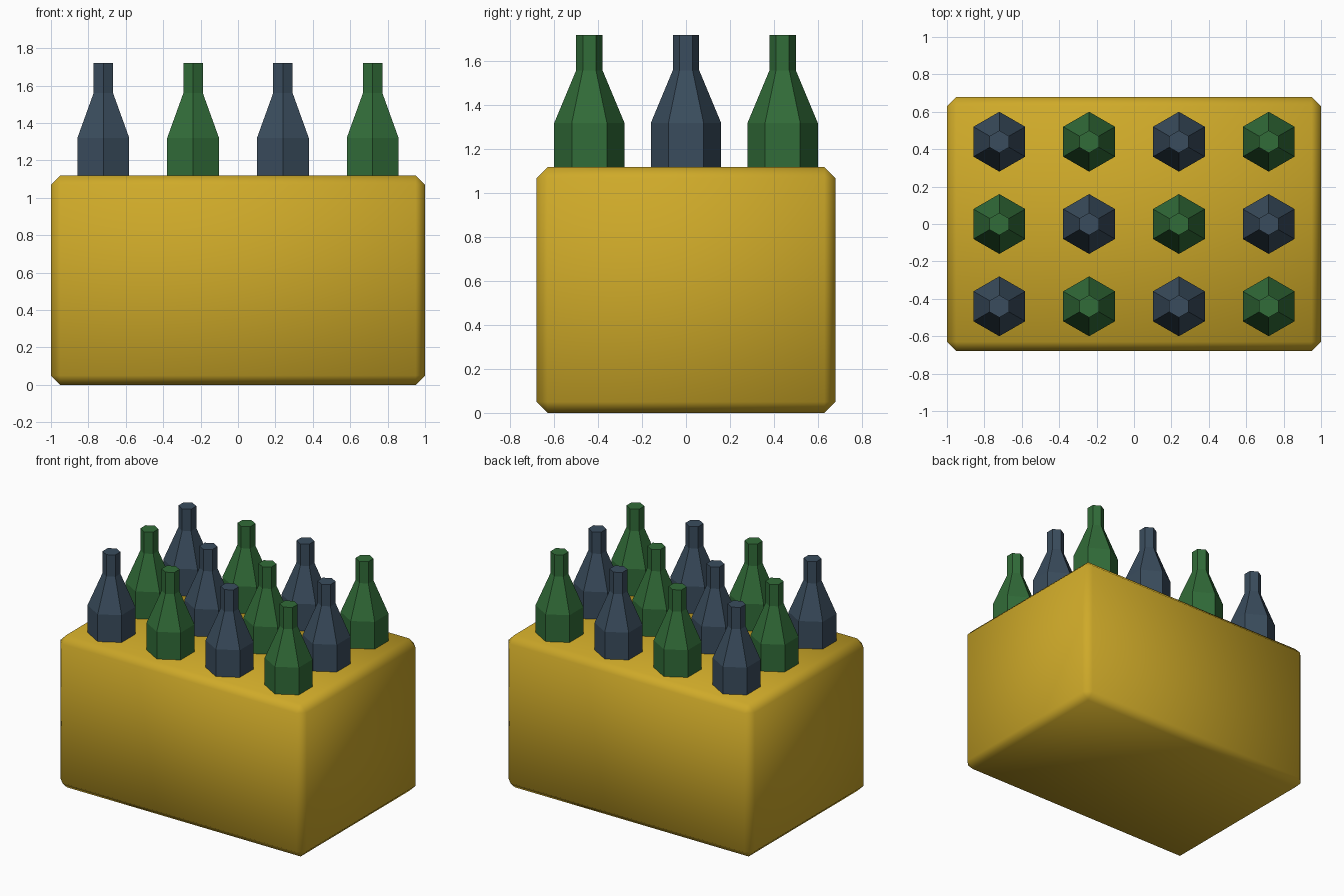
import bpy
import bmesh
from math import cos, sin, pi

cube = bpy.data.objects.get("Cube")
if cube:
    bpy.data.objects.remove(cube, do_unlink=True)


def material(name, rgb):
    mat = bpy.data.materials.new(name)
    mat.use_nodes = True
    mat.diffuse_color = (*rgb, 1)
    mat.node_tree.nodes["Principled BSDF"].inputs["Base Color"].default_value = (*rgb, 1)
    return mat


gold = material("golden yellow", (0.62, 0.40, 0.022))
green = material("bottle green", (0.031, 0.150, 0.040))
slate = material("slate blue", (0.042, 0.073, 0.110))


def add_object(name, bm, mat, smooth=False):
    bmesh.ops.recalc_face_normals(bm, faces=bm.faces)
    for face in bm.faces:
        face.smooth = smooth
    mesh = bpy.data.meshes.new(name)
    bm.to_mesh(mesh)
    bm.free()
    mesh.materials.append(mat)
    obj = bpy.data.objects.new(name, mesh)
    bpy.context.collection.objects.link(obj)
    return obj


# Crate: a chamfered box, shaded smooth all over
bm = bmesh.new()
bmesh.ops.create_cube(bm, size=1)
bmesh.ops.scale(bm, vec=(2, 1.36, 1.12), verts=bm.verts)
bmesh.ops.translate(bm, vec=(0, 0, 0.56), verts=bm.verts)
bmesh.ops.bevel(bm, geom=bm.edges[:], offset=0.05, offset_type='OFFSET',
                segments=1, profile=0.5, affect='EDGES')
add_object("crate", bm, gold, smooth=True)

# Bottle profile as radius and height, six-sided
PROFILE = [(0.16, 0.9), (0.16, 1.32), (0.06, 1.56), (0.06, 1.72)]
SIDES = 6


def bottle(name, x, y, mat):
    bm = bmesh.new()
    rings = []
    for radius, z in PROFILE:
        rings.append([bm.verts.new((radius * sin(2 * pi * i / SIDES),
                                    radius * cos(2 * pi * i / SIDES), z))
                      for i in range(SIDES)])
    for low, high in zip(rings, rings[1:]):
        for i in range(SIDES):
            j = (i + 1) % SIDES
            bm.faces.new((low[i], low[j], high[j], high[i]))
    bm.faces.new(rings[0])
    bm.faces.new(rings[-1])
    add_object(name, bm, mat).location = (x, y, 0)


# Three rows of four bottles; the colours alternate, except the last front pair's order
for row in range(3):
    for col in range(4):
        mat = slate if (row + col) % 2 == 0 else green
        bottle(f"bottle_{row + 1}_{col + 1}", -0.72 + 0.48 * col, -0.44 + 0.44 * row, mat)
